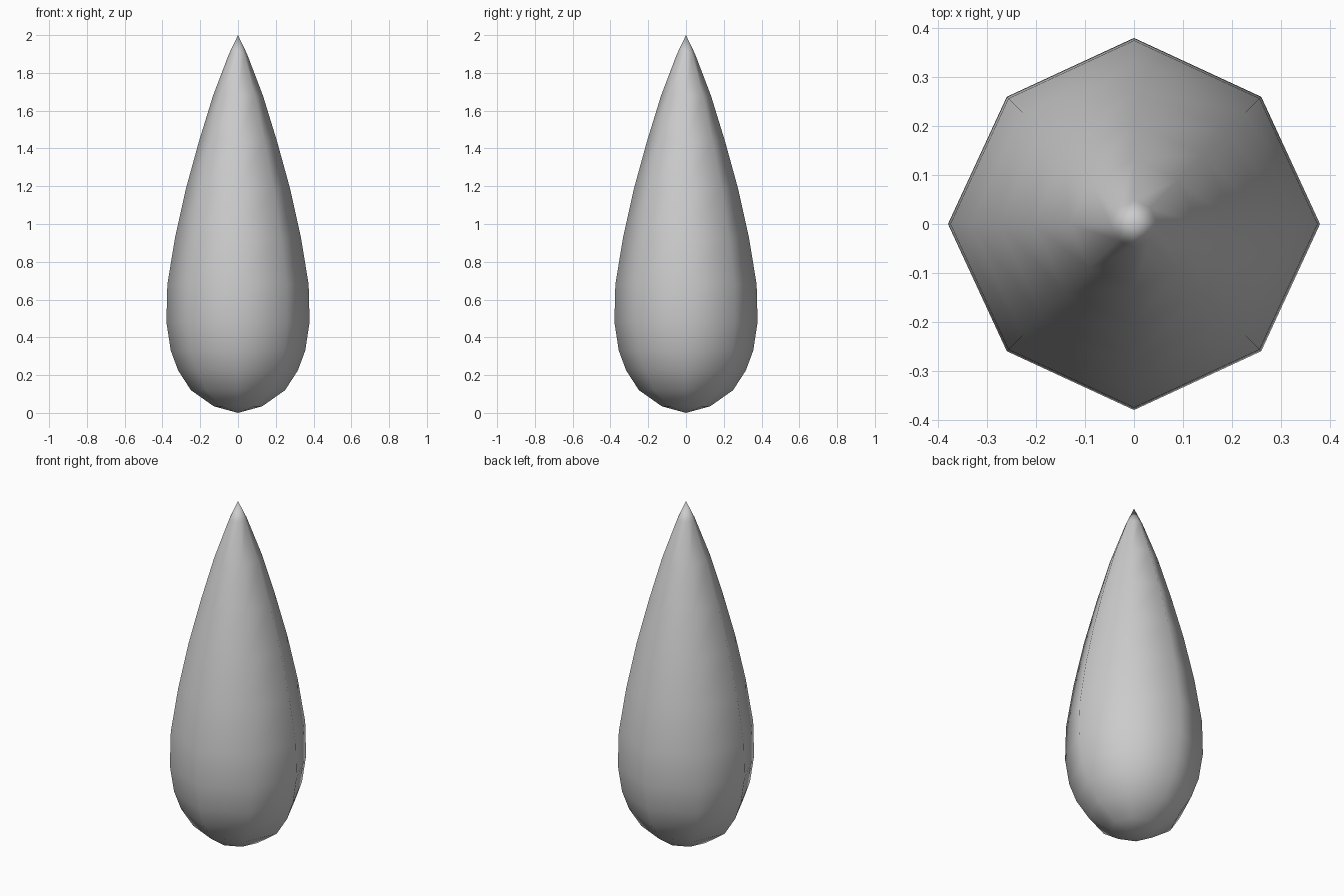
import bpy, bmesh, math

if "Cube" in bpy.data.objects:
    bpy.data.objects.remove(bpy.data.objects["Cube"])

# Teardrop profile: radius, height (bottom pole and top tip are separate)
profile = [(0.128, 0.035), (0.249, 0.12), (0.317, 0.225), (0.356, 0.33),
           (0.379, 0.48), (0.374, 0.68), (0.333, 0.93), (0.275, 1.19),
           (0.206, 1.44), (0.132, 1.68), (0.048, 1.90)]
SIDES = 8
DIAGONAL = 0.967  # the diagonal corners sit slightly inside the axis corners

bm = bmesh.new()
rings = []
for r, z in profile:
    ring = []
    for i in range(SIDES):
        a = math.tau * i / SIDES
        rr = r * (DIAGONAL if i % 2 else 1.0)
        ring.append(bm.verts.new((rr * math.cos(a), rr * math.sin(a), z)))
    rings.append(ring)

# Body walls
for lo, hi in zip(rings, rings[1:]):
    for i in range(SIDES):
        j = (i + 1) % SIDES
        bm.faces.new((lo[i], lo[j], hi[j], hi[i]))

# Rounded bottom and pointed tip
bottom = bm.verts.new((0, 0, 0))
tip = bm.verts.new((0, 0, 2))
for i in range(SIDES):
    j = (i + 1) % SIDES
    bm.faces.new((rings[0][j], rings[0][i], bottom))
    bm.faces.new((rings[-1][i], rings[-1][j], tip))

for f in bm.faces:
    f.smooth = True
mesh = bpy.data.meshes.new("teardrop")
bm.to_mesh(mesh)
bm.free()
bpy.context.collection.objects.link(bpy.data.objects.new("teardrop", mesh))
